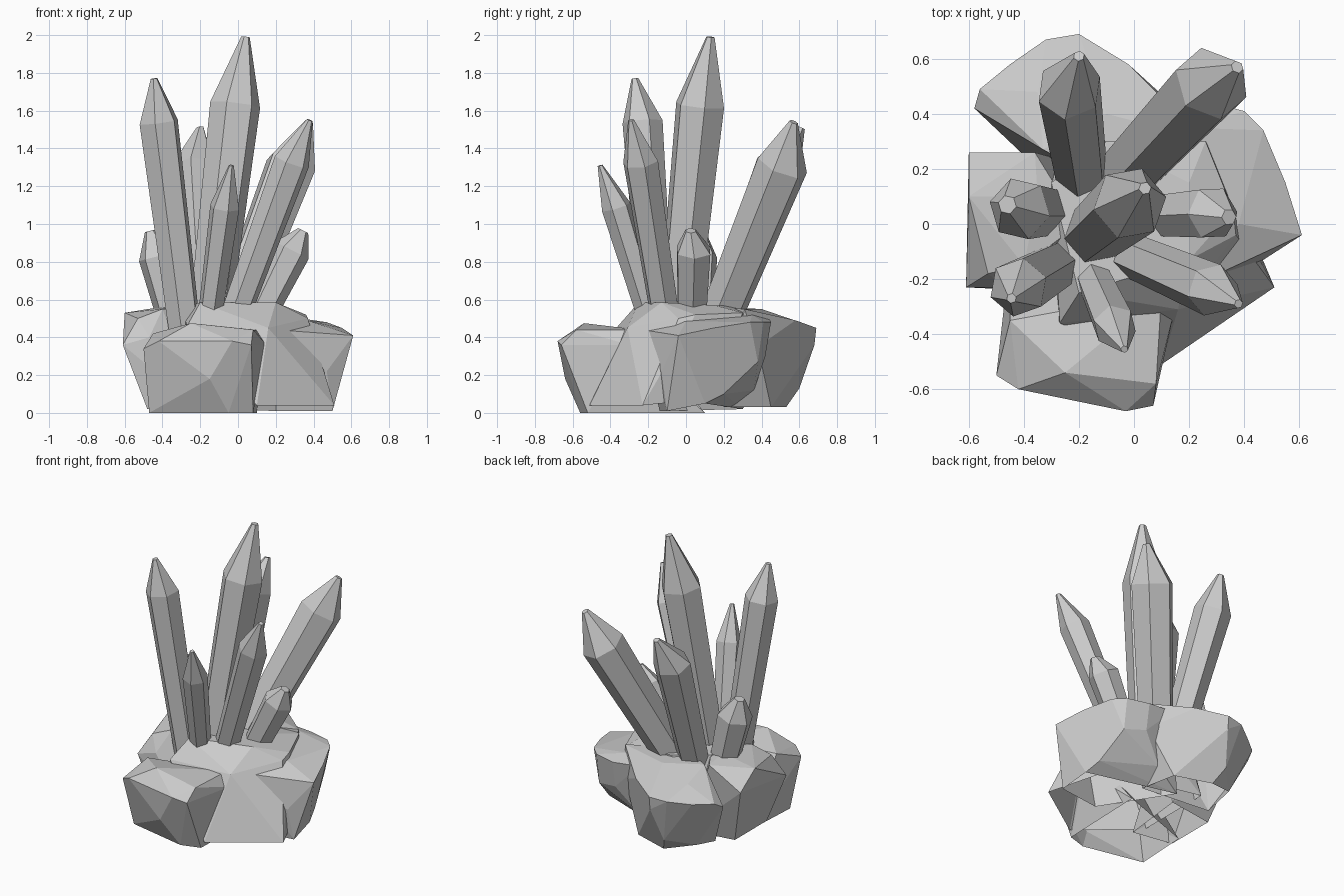
import bpy
import bmesh
import math
from mathutils import Vector

default_cube = bpy.data.objects.get("Cube")
if default_cube:
    bpy.data.objects.remove(default_cube, do_unlink=True)

# One plain mineral colour for everything
stone = bpy.data.materials.new("stone grey")
stone.use_nodes = True
grey = (0.6, 0.6, 0.6, 1.0)
stone.diffuse_color = grey
stone.node_tree.nodes["Principled BSDF"].inputs["Base Color"].default_value = grey


def finish(bm, name):
    """Turn a bmesh into a flat-shaded object with the stone material."""
    mesh = bpy.data.meshes.new(name)
    bm.to_mesh(mesh)
    bm.free()
    mesh.materials.append(stone)
    obj = bpy.data.objects.new(name, mesh)
    bpy.context.collection.objects.link(obj)
    return obj


def crystal(name, base, shoulder, tip, radius, turn=0, blunt=0.17, sides=6):
    """Leaning prism that widens to a shoulder and closes in a small blunt tip."""
    base, shoulder, tip = Vector(base), Vector(shoulder), Vector(tip)
    frame = (shoulder - base).to_track_quat("Z", "Y")
    bm = bmesh.new()
    rings = []
    for centre, size in ((base, radius * 0.82), (shoulder, radius), (tip, radius * blunt)):
        ring = []
        for i in range(sides):
            a = math.tau * i / sides + math.radians(turn)
            spoke = Vector((math.cos(a), math.sin(a), 0)) * size
            ring.append(bm.verts.new(centre + frame @ spoke))
        rings.append(ring)
    for low, high in zip(rings, rings[1:]):
        for i in range(sides):
            j = (i + 1) % sides
            bm.faces.new((low[i], low[j], high[j], high[i]))
    bm.faces.new(rings[0][::-1])
    bm.faces.new(rings[-1])
    return finish(bm, name)


def rock(name, corners):
    """Faceted boulder shell: convex hull of a few corners, open underneath."""
    bm = bmesh.new()
    for corner in corners:
        bm.verts.new(corner)
    hull = bmesh.ops.convex_hull(bm, input=bm.verts)
    spare = {v for v in hull["geom_interior"] if isinstance(v, bmesh.types.BMVert)}
    bmesh.ops.delete(bm, geom=list(spare), context="VERTS")
    bmesh.ops.dissolve_limit(bm, angle_limit=math.radians(6),
                             verts=bm.verts, edges=bm.edges)
    bmesh.ops.recalc_face_normals(bm, faces=bm.faces)
    bm.normal_update()
    under = [f for f in bm.faces if f.normal.z < -0.9]
    bmesh.ops.delete(bm, geom=under, context="FACES")
    return finish(bm, name)


# Crystals
crystal("centre_crystal", (-.15, -.04, .5), (-.015, .075, 1.63), (.04, .13, 1.99), .135, 0)
crystal("left_front_crystal", (-.28, -.15, .42), (-.42, -.23, 1.54), (-.445, -.27, 1.77), .108, 20)
crystal("back_crystal", (-.19, .18, .5), (-.235, .49, 1.31), (-.2, .61, 1.51), .12, 15)
crystal("right_back_crystal", (-.03, .18, .5), (.28, .51, 1.31), (.375, .57, 1.54), .14, 25)
crystal("right_front_crystal", (-.02, -.11, .5), (.285, -.24, 1.33), (.38, -.29, 1.55), .097, 5)
crystal("front_crystal", (-.15, -.19, .5), (-.07, -.37, 1.09), (-.035, -.455, 1.31), .08, 20)
crystal("left_small_crystal", (-.32, .05, .45), (-.415, .055, .83), (-.46, .07, .965), .115, 20, .3)
crystal("right_small_crystal", (.08, .03, .45), (.285, .04, .86), (.345, .025, .965), .1, 30, .3)

# Boulders at the foot
rock("front_rock", [
    (-.47, -.47, 0), (-.05, -.56, 0), (.08, -.52, 0), (.1, .1, 0), (-.45, -.1, 0),
    (-.5, -.55, .34), (-.42, -.6, .38), (-.15, -.64, .18), (-.03, -.68, .38),
    (.07, -.66, .36), (.08, -.58, .44), (.15, -.3, .36), (.1, -.25, .44),
    (-.25, -.54, .475), (-.45, -.35, .42)])
rock("right_rock", [
    (.2, -.14, .01), (.5, -.1, .01), (.48, .1, .05), (.45, .2, .1), (-.1, .3, .02),
    (.47, -.13, .22), (.2, -.23, .44), (.61, -.04, .41), (.55, .15, .45), (.47, .34, .48),
    (.4, .41, .48), (.4, .38, .27), (.38, 0, .485), (.2, .35, .52),
    (.25, .45, .48), (.05, .44, .5), (.1, .36, .12), (.25, .42, .3)])
rock("back_rock", [
    (-.4, .25, .03), (-.4, .45, .08), (-.2, .53, .03), (.05, .45, .03), (.1, .2, .03),
    (-.25, .6, .13), (-.58, .42, .38), (-.56, .49, .42), (-.45, .58, .42), (-.32, .67, .44),
    (-.2, .69, .45), (-.2, .68, .36), (-.02, .58, .49), (.1, .46, .51),
    (-.33, .27, .55), (-.35, .48, .5), (-.1, .4, .55), (.2, .38, .35),
    (.25, .31, .55), (-.1, .15, .56)])
rock("left_rock", [
    (-.48, -.2, .02), (-.48, .15, .02), (-.15, .2, .02), (-.2, -.25, .02),
    (-.61, -.23, .36), (-.47, -.23, .4), (-.6, .26, .42), (-.6, .1, .53),
    (-.53, -.18, .5), (-.36, .26, .55), (-.35, .1, .57), (-.4, -.15, .55), (-.2, 0, .55)])
rock("centre_rock", [
    (.1, -.51, .04), (.51, -.23, .04), (.35, .15, .08), (-.3, .3, .08), (-.3, -.25, .08),
    (.16, -.31, .45), (-.27, -.36, .46), (-.2, -.25, .585), (.2, -.13, .585),
    (.37, -.04, .5), (.36, .05, .52), (.26, .3, .53), (.2, .15, .57),
    (-.1, .3, .565), (-.3, .15, .56)])
